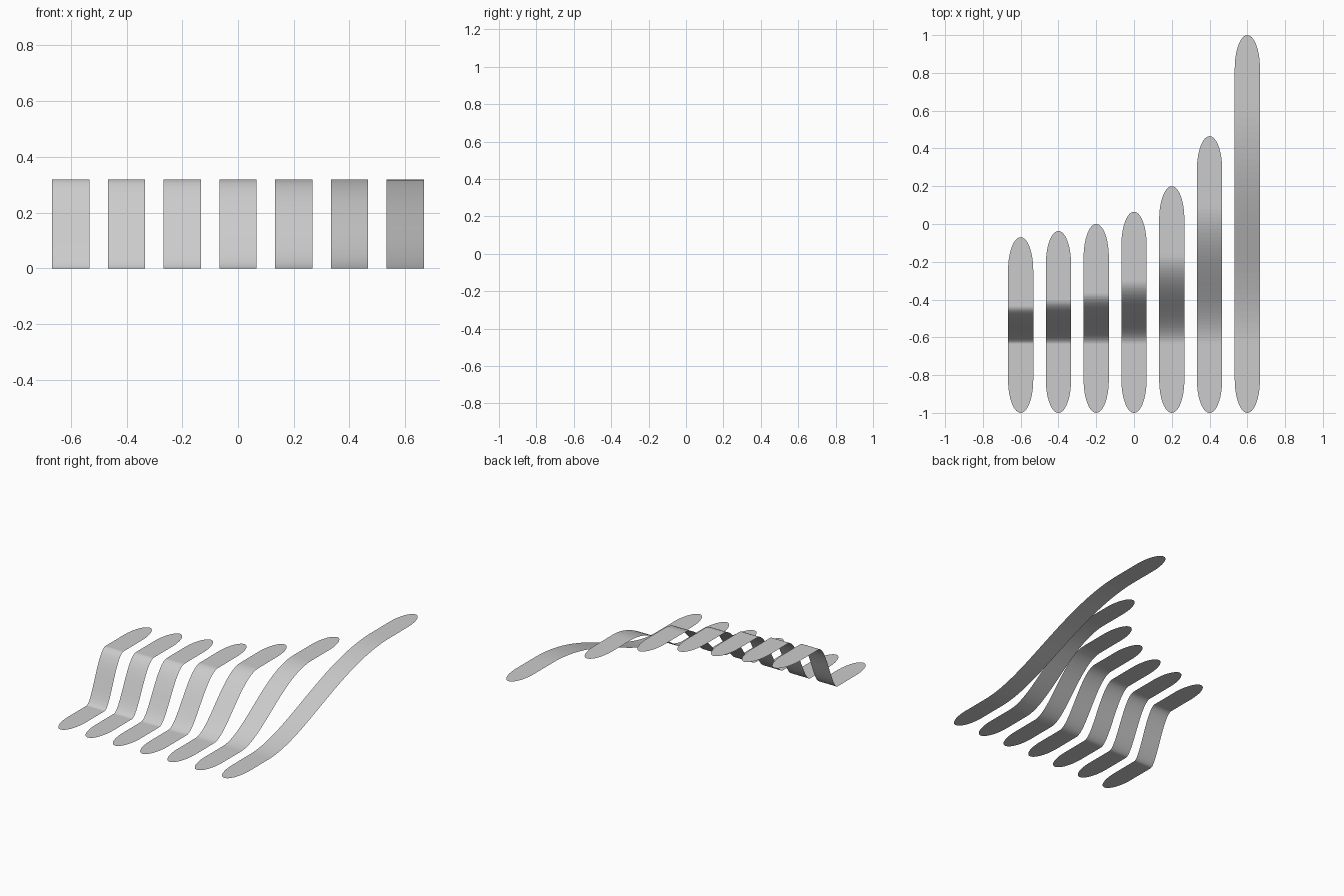
import bpy
import bmesh
import math

if "Cube" in bpy.data.objects:
    bpy.data.objects.remove(bpy.data.objects["Cube"])

HEIGHT = 0.32      # level of the upper end of every strip
HALF_W = 0.0667    # half the strip width
TIP = 0.175        # length of the rounded ends
FLAT = 0.365       # length of the level part at each end
BACK_ENDS = [-0.07, -0.037, 0.0, 0.065, 0.2, 0.465, 1.0]


def bezier(a, b, c, d, t):
    s = 1 - t
    return s**3 * a + 3 * s * s * t * b + 3 * s * t * t * c + t**3 * d


def strip_stations(end):
    """Points (y, z, half width) along the middle of one strip."""
    angles = [i / 14 * math.pi / 2 for i in range(15)]
    taper = [(TIP * (1 - math.cos(a)), HALF_W * math.sin(a)) for a in angles]
    front = [(-1 + d, 0.0, w) for d, w in taper]
    back = [(end - d, HEIGHT, w) for d, w in reversed(taper)]
    y0, y1 = -1 + FLAT, end - FLAT
    run = y1 - y0
    rise = []
    for i in range(41):
        t = i / 40
        y = bezier(y0, y0 + 0.3 * run, y1 - 0.4 * run, y1, t)
        rise.append((y, bezier(0, 0, HEIGHT, HEIGHT, t), HALF_W))
    return front + rise + back


def make_strip(name, x, end):
    bm = bmesh.new()
    rows = []
    for y, z, w in strip_stations(end):
        if w < 1e-5:
            v = bm.verts.new((x, y, z))
            rows.append((v, v))
        else:
            rows.append((bm.verts.new((x - w, y, z)), bm.verts.new((x + w, y, z))))
    for (l0, r0), (l1, r1) in zip(rows, rows[1:]):
        bm.faces.new(list(dict.fromkeys((l0, r0, r1, l1))))
    mesh = bpy.data.meshes.new(name)
    bm.to_mesh(mesh)
    bm.free()
    bpy.context.collection.objects.link(bpy.data.objects.new(name, mesh))


# Seven thin strips, from a steep step to a long gentle ramp
for i, end in enumerate(BACK_ENDS):
    make_strip(f"curved_strip_{i + 1}", -0.6 + 0.2 * i, end)
